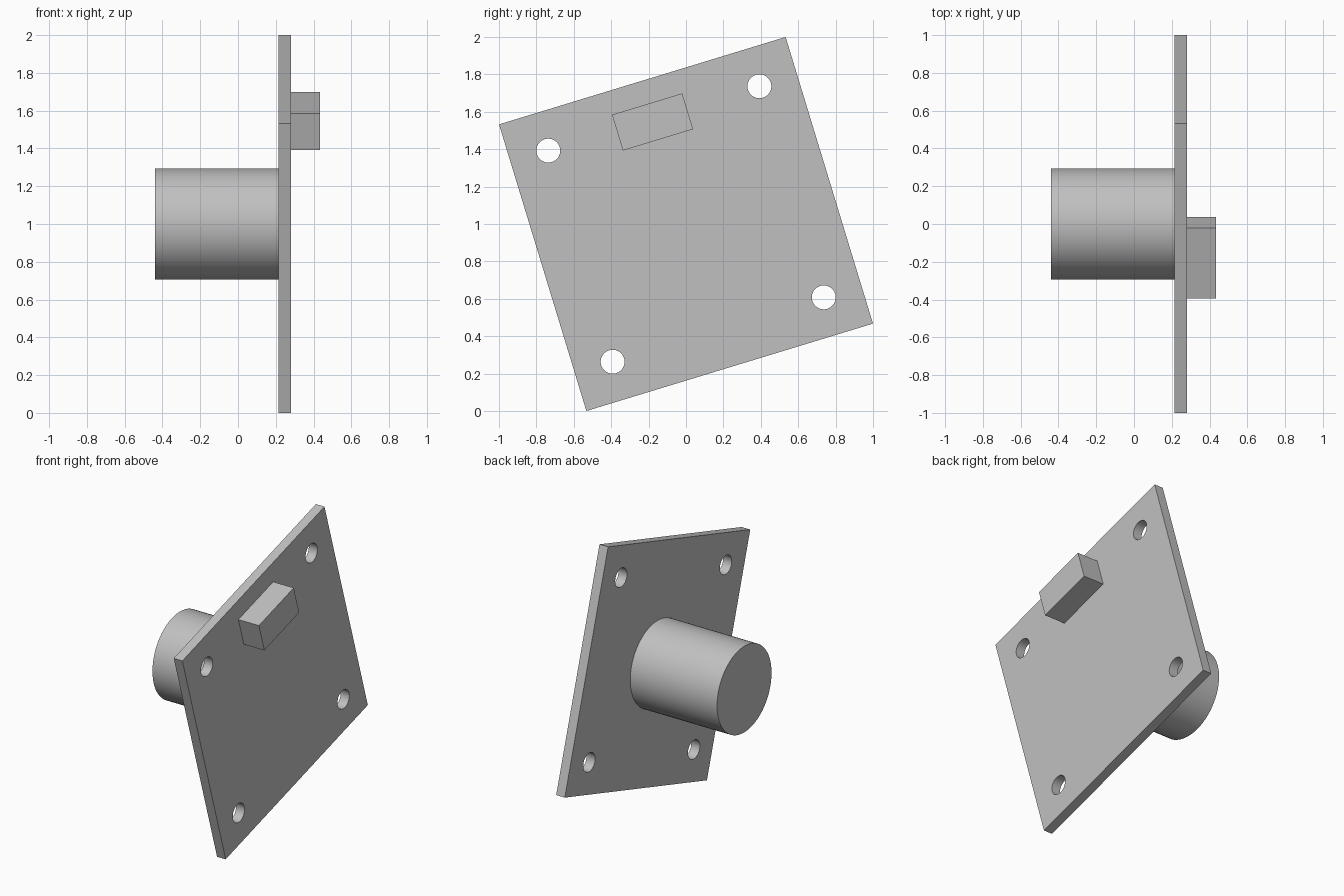
import bpy
import bmesh
from math import pi, radians
from mathutils import Matrix

default = bpy.data.objects.get("Cube")
if default:
    bpy.data.objects.remove(default, do_unlink=True)

# The whole board is turned about the x axis, around its centre
TILT = Matrix.Translation((0, 0, 1)) @ Matrix.Rotation(radians(16.95), 4, "X")
PLATE_BACK, PLATE_FRONT = 0.215, 0.28
PLATE_SIDE = 1.602
HOLE_OFFSET, HOLE_RADIUS = 0.59, 0.064

grey = bpy.data.materials.new("plain_grey")
grey.use_nodes = True
colour = (0.53, 0.53, 0.53, 1)
grey.diffuse_color = colour
grey.node_tree.nodes["Principled BSDF"].inputs["Base Color"].default_value = colour


def make_object(name, bm):
    mesh = bpy.data.meshes.new(name)
    bm.to_mesh(mesh)
    bm.free()
    mesh.materials.append(grey)
    obj = bpy.data.objects.new(name, mesh)
    bpy.context.collection.objects.link(obj)
    return obj


def box(name, x0, x1, centre, size):
    """Box from x0 to x1, placed in the tilted plane of the board."""
    bm = bmesh.new()
    place = Matrix.Translation(((x0 + x1) / 2, *centre))
    scale = Matrix.Diagonal((x1 - x0, *size, 1))
    bmesh.ops.create_cube(bm, size=1, matrix=TILT @ place @ scale)
    return make_object(name, bm)


def add_cylinder(bm, x0, x1, centre, radius, segments):
    """Capped cylinder along x, placed in the tilted plane of the board."""
    place = Matrix.Translation(((x0 + x1) / 2, *centre))
    bmesh.ops.create_cone(bm, cap_ends=True, segments=segments,
                          radius1=radius, radius2=radius, depth=x1 - x0,
                          matrix=TILT @ place @ Matrix.Rotation(pi / 2, 4, "Y"))


def smooth(obj):
    bpy.ops.object.select_all(action="DESELECT")
    obj.select_set(True)
    bpy.context.view_layer.objects.active = obj
    bpy.ops.object.shade_smooth_by_angle(angle=radians(30))


# Square mounting plate
plate = box("mounting_plate", PLATE_BACK, PLATE_FRONT, (0, 0), (PLATE_SIDE, PLATE_SIDE))

# Four corner screw holes
bm = bmesh.new()
for u in (-HOLE_OFFSET, HOLE_OFFSET):
    for v in (-HOLE_OFFSET, HOLE_OFFSET):
        add_cylinder(bm, PLATE_BACK - 0.1, PLATE_FRONT + 0.1, (u, v), HOLE_RADIUS, 32)
cutter = make_object("screw_hole_cutter", bm)
cutter.hide_render = True
cut = plate.modifiers.new("screw_holes", "BOOLEAN")
cut.operation = "DIFFERENCE"
cut.solver = "EXACT"
cut.object = cutter
bpy.context.view_layer.objects.active = plate
bpy.ops.object.modifier_apply(modifier=cut.name)
bpy.data.objects.remove(cutter, do_unlink=True)
smooth(plate)

# Round barrel behind the plate
bm = bmesh.new()
add_cylinder(bm, -0.44, PLATE_BACK + 0.01, (0, 0), 0.294, 64)
smooth(make_object("barrel", bm))

# Small connector block on the other face
box("connector_block", PLATE_FRONT - 0.01, 0.435, (-0.012, 0.574), (0.392, 0.2))
